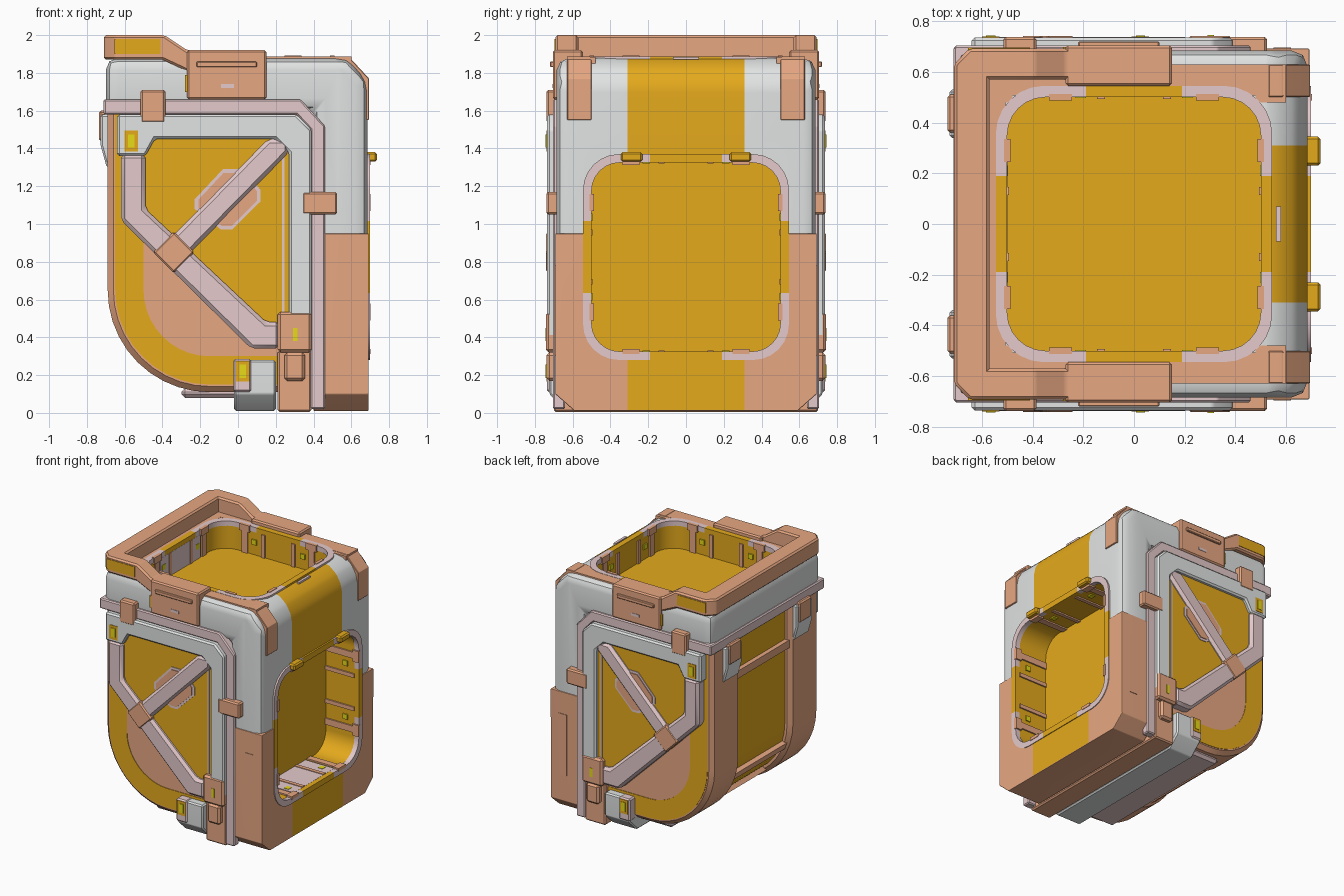
import bpy, bmesh
from math import sin, cos, radians

if "Cube" in bpy.data.objects:
    bpy.data.objects.remove(bpy.data.objects["Cube"])


def material(name, red, green, blue):
    mat = bpy.data.materials.new(name)
    mat.use_nodes = True
    colour = (red, green, blue, 1)
    mat.diffuse_color = colour
    mat.node_tree.nodes["Principled BSDF"].inputs["Base Color"].default_value = colour
    return mat


yellow = material("amber yellow", .78, .4, .012)
copper = material("copper", .82, .4, .23)
mauve = material("pale mauve", .78, .59, .6)
white = material("light grey", .76, .77, .77)
bright = material("bright yellow", .9, .8, .01)
parts = []


def bevel_edges(bm, width, segments):
    bmesh.ops.recalc_face_normals(bm, faces=bm.faces[:])
    if width:
        edges = [e for e in bm.edges if e.calc_face_angle(0) > .5]
        bmesh.ops.bevel(bm, geom=edges, offset=width, segments=segments,
                        affect='EDGES', profile=.5, clamp_overlap=True)


def finish(name, bm, mats):
    mesh = bpy.data.meshes.new(name)
    bm.to_mesh(mesh)
    bm.free()
    for mat in mats:
        mesh.materials.append(mat)
    obj = bpy.data.objects.new(name, mesh)
    bpy.context.collection.objects.link(obj)
    parts.append(obj)
    return obj


def add_solid(bm, loop_a, loop_b):
    a = [bm.verts.new(p) for p in loop_a]
    b = [bm.verts.new(p) for p in loop_b]
    bm.faces.new(a)
    bm.faces.new(b[::-1])
    for i in range(len(a)):
        j = (i + 1) % len(a)
        bm.faces.new((a[i], b[i], b[j], a[j]))


# side profile extruded across y, repeated on both sides when mirrored
def plate(name, mat, points, y0, y1, bevel=0, mirror=True):
    bm = bmesh.new()
    for side in ((1, -1) if mirror else (1,)):
        add_solid(bm, [(x, side * y0, z) for x, z in points],
                  [(x, side * y1, z) for x, z in points])
    bevel_edges(bm, bevel, 1)
    return finish(name, bm, [mat])


def box(name, mat, x0, x1, z0, z1, y0, y1, bevel=0, mirror=True):
    corners = [(x0, z0), (x1, z0), (x1, z1), (x0, z1)]
    return plate(name, mat, corners, y0, y1, bevel, mirror)


# collar piece with the painted centre stripe on its outer faces
def striped_part(name, mat, loop_a, loop_b, bevel):
    bm = bmesh.new()
    add_solid(bm, loop_a, loop_b)
    bevel_edges(bm, bevel, 2)
    for point, normal in (((0, .31, 0), (0, 1, 0)), ((0, -.31, 0), (0, 1, 0)),
                          ((.53, 0, 0), (1, 0, 0))):
        bmesh.ops.bisect_plane(bm, geom=bm.verts[:] + bm.edges[:] + bm.faces[:],
                               plane_co=point, plane_no=normal)
    for face in bm.faces:
        c = face.calc_center_median()
        face.material_index = int(abs(c.y) < .31 and c.x > .53 and c.z > .02)
    return finish(name, bm, [mat, yellow])


# rounded square used by both openings
def rounded(half, radius):
    points = []
    for turn in range(4):
        corner = [(half, .19)]
        for step in range(7):
            a = radians(step * 15)
            corner.append((half - radius + radius * cos(a), half - radius + radius * sin(a)))
        corner.append((.19, half))
        for u, v in corner:
            for _ in range(turn):
                u, v = -v, u
            points.append((u, v))
    return points


def top_place(u, v, depth):
    return (u, v, 1.88 - depth)


def right_place(u, v, depth):
    return (.69 - depth, u, .825 + v)


# elbow outline at an inward offset
def arc_point(angle, offset):
    a, r = radians(angle), .54 - offset
    return (-.15 + r * cos(a), .65 + r * sin(a))


def elbow(offset):
    arc = [arc_point(180 + step * 9, offset) for step in range(11)]
    return [(-.69 + offset, 1.62)] + arc + [(.405, .11 + offset)]


# main hull: yellow channel core, copper cheeks, white collar, copper foot
plate("elbow_core", yellow, elbow(.05) + [(.405, 1.62)], -.33, .33, mirror=False)
plate("elbow_cheeks", copper, elbow(0) + [(.405, 1.62)], .31, .66, .03)

outline = [(-.70, 1.6), (.40, 1.6), (.40, .85), (.685, .85), (.685, 1.76), (.58, 1.88), (-.70, 1.88)]
collar = striped_part("collar", white, [(x, -.685, z) for x, z in outline],
                      [(x, .685, z) for x, z in outline], .065)
section = [(-.59, .01), (.59, .01), (.692, .10), (.692, .95), (-.692, .95), (-.692, .10)]
foot = striped_part("collar_foot", copper, [(.40, y, z) for y, z in section],
                    [(.692, y, z) for y, z in section], .006)

# openings cut into the collar and foot
openings = (("top", top_place, .21, 2), ("right", right_place, .28, 3))
for label, place, depth, _ in openings:
    bm = bmesh.new()
    shape = rounded(.505, .15)
    add_solid(bm, [place(u, v, -.3) for u, v in shape], [place(u, v, depth) for u, v in shape])
    bevel_edges(bm, 0, 1)
    cutter = finish(label + "_cutter", bm, [yellow])
    for part in (collar, foot):
        bpy.context.view_layer.objects.active = part
        mod = part.modifiers.new("opening", 'BOOLEAN')
        mod.operation, mod.solver, mod.object = 'DIFFERENCE', 'EXACT', cutter
        mod.material_mode = 'TRANSFER'
        bpy.ops.object.modifier_apply(modifier=mod.name)
    parts.remove(cutter)
    bpy.data.objects.remove(cutter)

# rims, wall ribs, lining and clips of both openings
for label, place, depth, lined in openings:
    bm = bmesh.new()
    outer, inner = rounded(.545, .19), rounded(.50, .15)
    rings = [[bm.verts.new(place(u, v, d)) for u, v in shape]
             for shape, d in ((outer, .02), (outer, -.008), (inner, -.008), (inner, .03))]
    count = len(outer)
    for i in range(count):
        j = (i + 1) % count
        for k in range(4):
            a, b = rings[k], rings[(k + 1) % 4]
            face = bm.faces.new((a[i], a[j], b[j], b[i]))
            face.material_index = 1 if i % 9 == 8 else 0
    bevel_edges(bm, 0, 1)
    finish(label + "_rim", bm, [mauve, yellow])

    for kind, mat, turns, spots, width, near, far, d0, d1 in (
            ("lining", mauve, [lined], [0], .25, .499, .51, .03, depth),
            ("ribs", copper, range(4), (-.29, .29), .025, .494, .51, .03, depth),
            ("thin_ribs", copper, range(4), (-.13, .13), .015, .494, .51, .03, depth),
            ("clips", copper, range(4), (-.29, .29), .045, .488, .512, -.012, .04),
            ("lamps", bright, range(4), (-.21, .21), .02, .496, .51, .09, .13)):
        bm = bmesh.new()
        for turn in turns:
            for s in spots:
                quad = [(near, s - width), (far, s - width), (far, s + width), (near, s + width)]
                for _ in range(turn):
                    quad = [(-v, u) for u, v in quad]
                add_solid(bm, [place(u, v, d0) for u, v in quad],
                          [place(u, v, d1) for u, v in quad])
        bevel_edges(bm, 0, 1)
        finish(label + "_opening_" + kind, bm, [mat])

# painted band on the elbow sides and rungs across the back channel
plate("elbow_side_band", yellow, elbow(.04) + elbow(.19)[::-1], .65, .664)
box("upper_rung", copper, -.675, -.6, 1.25, 1.31, -.32, .32, mirror=False)
for angle in (200, 235, 262):
    rung = [arc_point(angle - 3, .015), arc_point(angle + 3, .015),
            arc_point(angle + 3, .09), arc_point(angle - 3, .09)]
    plate("lower_rung", copper, rung, -.32, .32, mirror=False)

# mauve trim, wrapping the left face
plate("side_trim", mauve, [(-.71, 1.66), (.33, 1.66), (.46, 1.52), (.46, .02), (.385, .02),
                           (.385, 1.5), (.31, 1.58), (-.71, 1.58)], .64, .704, .008)
box("left_trim", mauve, -.712, -.65, 1.58, 1.66, -.70, .70, .008, False)

# side panel: frame, sheet, crossed braces
plate("side_frame", white, [(-.64, 1.58), (.31, 1.58), (.39, 1.5), (.39, .4), (.27, .4),
                            (.27, 1.38), (.2, 1.45), (-.44, 1.45), (-.49, 1.36), (-.64, 1.36)],
      .63, .735, .012)
plate("side_sheet", yellow, [(-.5, 1.46), (.28, 1.46), (.28, .42), (.1, .42), (-.5, 1.02)],
      .63, .705)
box("sheet_edge", mauve, .232, .245, .48, 1.36, .69, .71)
plate("long_brace", mauve, [(-.62, 1.37), (-.49, 1.37), (-.49, 1.08), (.15, .48), (.22, .48),
                            (.22, .34), (.07, .34), (-.62, 1.02)], .64, .737, .02)
plate("short_brace", mauve, [(.16, 1.45), (.27, 1.45), (.27, 1.38), (-.30, .80), (-.39, .89)],
      .64, .733, .02)
plate("brace_joint", copper, [(-.34, .96), (-.23, .85), (-.34, .74), (-.45, .85)], .66, .742, .01)
badge = [(-.23, 1.13), (-.08, 1.29), (.03, 1.29), (.12, 1.18), (.12, 1.12), (-.03, .97),
         (-.09, .97), (-.23, 1.08)]
plate("badge_border", mauve, badge, .66, .71)
plate("badge", copper, [(-.05 + (x + .05) * .88, 1.13 + (z - 1.13) * .88) for x, z in badge],
      .66, .716)

# clips, latch and lamps on the sides
box("upper_clip", copper, -.515, -.385, 1.535, 1.71, .67, .738, .01)
box("collar_clip", copper, .34, .525, 1.05, 1.17, .66, .738, .01)
box("latch", copper, .21, .39, .32, .535, .64, .742, .015)
box("latch_tongue", copper, .245, .355, .17, .32, .64, .738, .015)
box("latch_lamp", bright, .29, .315, .38, .45, .74, .745)
for x, z in ((-.565, 1.44), (.025, .22)):
    box("lamp_frame", yellow, x - .035, x + .035, z - .055, z + .055, .72, .739)
    box("lamp", bright, x - .018, x + .018, z - .035, z + .035, .72, .743)
box("collar_slot", copper, .55, .62, .3, .78, .68, .696)

# bars running under the hull
bm = bmesh.new()
ends = [(-.725, .28), (-.725, .10), (-.63, .01), (.63, .01), (.725, .10), (.725, .28)]
add_solid(bm, [(-.02, y, z) for y, z in ends], [(.2, y, z) for y, z in ends])
bevel_edges(bm, .01, 1)
finish("under_bar", bm, [white])
box("under_bar_tag", mauve, -.025, .07, .11, .285, .66, .735, .01)
box("under_strap", copper, .21, .388, .005, .33, -.70, .70, .01, False)
box("under_lip", mauve, -.3, 0, .08, .13, -.60, .60, .02, False)

# top guard: raised back bar, sloped arms, blocks and rails
bm = bmesh.new()
plan = [(-.71, -.63), (-.65, -.692), (-.57, -.692), (-.57, .692), (-.65, .692), (-.71, .63)]
add_solid(bm, [(x, y, 1.87) for x, y in plan], [(x, y, 2) for x, y in plan])
bevel_edges(bm, .012, 1)
finish("guard_bar", bm, [copper])
plate("guard_arms", copper, [(-.64, 1.87), (-.64, 2), (-.39, 2), (-.27, 1.92), (.1, 1.92),
                             (.1, 1.80), (-.25, 1.80), (-.40, 1.87)], .57, .692, .012)
box("guard_stripe", yellow, -.655, -.41, 1.9, 1.98, .68, .696)
box("guard_block", copper, -.27, .15, 1.66, 1.92, .545, .705, .01)
box("block_lip", copper, -.22, .1, 1.83, 1.86, .69, .72, .005)
box("block_label", mauve, -.09, -.02, 1.72, 1.74, .70, .708)
box("block_side_tab", yellow, -.28, -.25, 1.70, 1.79, .66, .698)
box("top_rail", copper, -.6, .6, 1.85, 1.886, .507, .63)
box("top_inner_rail", copper, -.6, -.507, 1.85, 1.886, -.6, .6, mirror=False)
for x in (-.54, .54):
    box("top_corner_fill", copper, x - .06, x + .06, 1.85, 1.884, .48, .6)
plate("corner_cap", copper, [(.53, 1.80), (.53, 1.888), (.585, 1.888), (.694, 1.77), (.694, 1.55),
                             (.65, 1.55), (.65, 1.74)], .50, .63, .004)
box("top_label", mauve, .56, .58, 1.87, 1.884, -.07, .07, mirror=False)

# hooks above the right opening and brackets on the left face
box("hook", yellow, .66, .735, 1.33, 1.38, .23, .345, .01)
plate("left_bracket", white, [(-.66, 1.58), (-.728, 1.58), (-.728, 1.42), (-.695, 1.3),
                              (-.66, 1.3)], .34, .53, .01)
box("left_bracket_pad", copper, -.736, -.69, 1.44, 1.6, .36, .51, .01)

# smooth shading with clean flat faces
for part in parts:
    part.data.shade_smooth()
    part.data.set_sharp_from_angle(angle=radians(32))
    part.modifiers.new("clean_normals", 'WEIGHTED_NORMAL').keep_sharp = True
